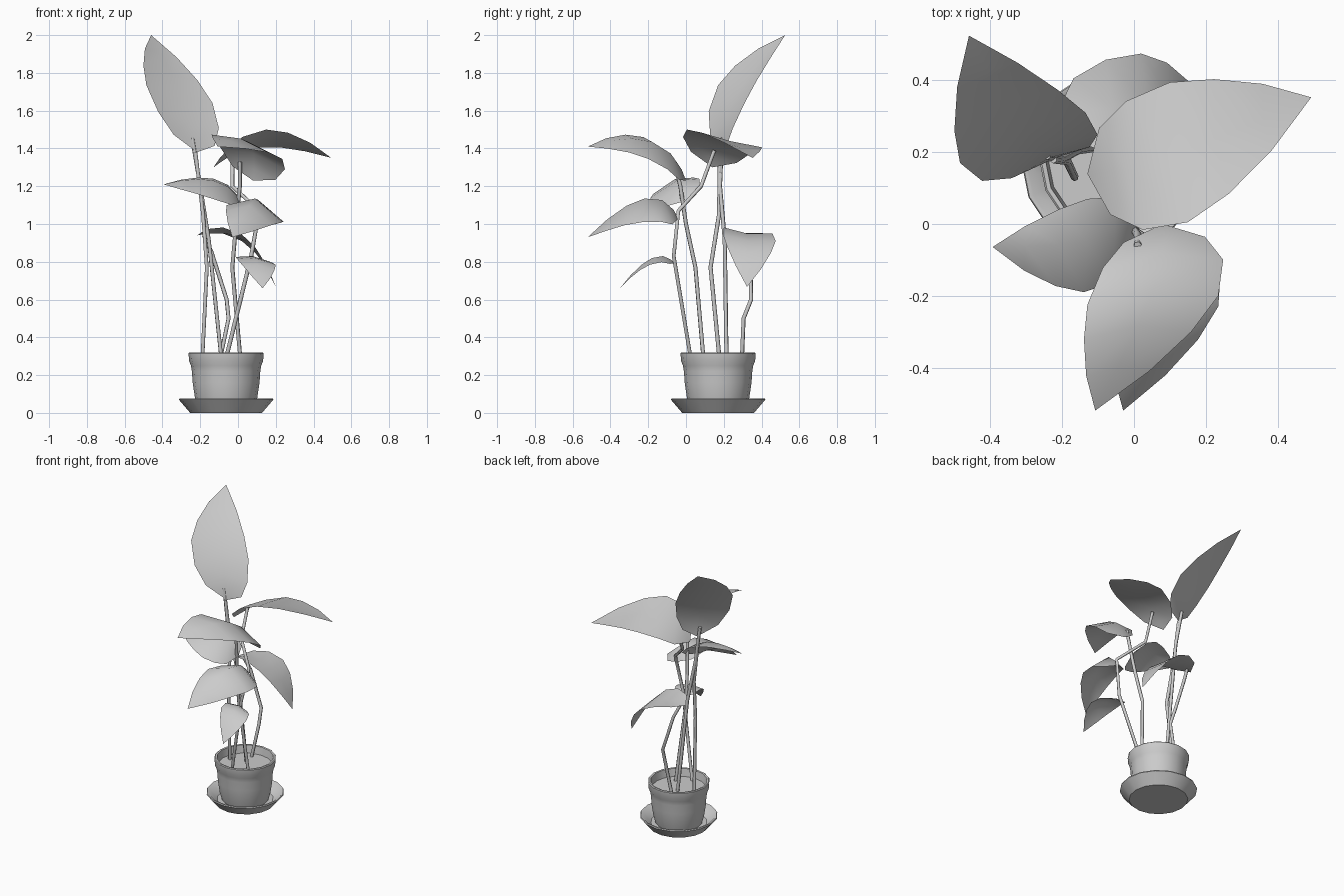
import bpy, bmesh, math
from mathutils import Vector

if "Cube" in bpy.data.objects:
    bpy.data.objects.remove(bpy.data.objects["Cube"])

CX, CY = -0.063, 0.17  # pot centre


def finish(name, bm, angle):
    me = bpy.data.meshes.new(name)
    bm.to_mesh(me)
    bm.free()
    ob = bpy.data.objects.new(name, me)
    bpy.context.collection.objects.link(ob)
    bpy.ops.object.select_all(action='DESELECT')
    ob.select_set(True)
    bpy.context.view_layer.objects.active = ob
    bpy.ops.object.shade_smooth_by_angle(angle=math.radians(angle))
    return ob


def lathe(name, profile, sides=16):
    bm = bmesh.new()
    rings = []
    for r, z in profile:
        ring = [bm.verts.new((CX + r * math.cos(2 * math.pi * i / sides),
                              CY + r * math.sin(2 * math.pi * i / sides), z))
                for i in range(sides)]
        rings.append(ring)
    for a, b in zip(rings, rings[1:]):
        for i in range(sides):
            j = (i + 1) % sides
            bm.faces.new((a[i], a[j], b[j], b[i]))
    bm.faces.new(rings[0][::-1])
    bm.faces.new(rings[-1])
    return finish(name, bm, 40)


# saucer, pot (closed inside by the soil disc)
lathe("saucer", [(.19, 0), (.25, .07), (.247, .077), (.235, .075), (.18, .025)])
lathe("pot", [(.15, .027), (.165, .08), (.177, .16), (.181, .22), (.186, .25),
              (.196, .275), (.199, .315), (.194, .32), (.182, .318), (.174, .265)])

# width along the leaf: (position, share of full width)
OUTLINE = [(.1, .62), (.28, .92), (.5, 1), (.68, .82), (.85, .48)]


def leaf(name, base, mid, tip, left, right):
    base, mid, tip, left, right = map(Vector, (base, mid, tip, left, right))
    ctrl = 2 * mid - (base + tip) / 2
    bm = bmesh.new()
    rows = []
    for t, w in OUTLINE:
        m = base * (1 - t) ** 2 + ctrl * 2 * t * (1 - t) + tip * t * t
        rows.append([bm.verts.new(p) for p in
                     (m + (left - mid) * w, m, m + (right - mid) * w)])
    b, e = bm.verts.new(base), bm.verts.new(tip)
    for k in (0, 1):
        bm.faces.new((b, rows[0][k + 1], rows[0][k]))
        for p, q in zip(rows, rows[1:]):
            bm.faces.new((p[k], p[k + 1], q[k + 1], q[k]))
        bm.faces.new((rows[-1][k], rows[-1][k + 1], e))
    finish(name, bm, 60)


# leaves: base, middle of the rib, tip, left and right widest points
leaf("leaf_tall", (-.217, .185, 1.38), (-.305, .265, 1.68), (-.46, .525, 2.0),
     (-.485, .17, 1.735), (-.135, .31, 1.64))
leaf("leaf_upper_right", (-.13, .14, 1.30), (.10, .19, 1.445), (.494, .353, 1.35),
     (.10, .395, 1.405), (.15, .005, 1.50))
leaf("leaf_left", (.01, -.01, 1.12), (-.13, -.05, 1.23), (-.394, -.064, 1.21),
     (-.14, -.19, 1.135), (-.13, .07, 1.24))
leaf("leaf_front_upper", (.08, .0, 1.23), (.055, -.18, 1.435), (-.108, -.52, 1.41),
     (.235, -.2, 1.345), (-.13, -.225, 1.46))
leaf("leaf_front_middle", (.10, -.04, 1.03), (.09, -.22, 1.135), (-.03, -.52, .93),
     (.235, -.23, 1.01), (-.06, -.25, 1.10))
leaf("leaf_front_small", (.06, -.06, .79), (.09, -.18, .82), (.13, -.35, .66),
     (.20, -.19, .785), (-.005, -.18, .815))
leaf("leaf_back", (-.215, .31, .94), (.04, .33, .91), (.20, .323, .667),
     (.02, .475, .91), (.02, .195, .945))


def stem(name, *points):
    cu = bpy.data.curves.new(name, 'CURVE')
    cu.dimensions = '3D'
    cu.bevel_depth = .011
    cu.bevel_resolution = 1
    cu.use_fill_caps = True
    sp = cu.splines.new('POLY')
    sp.points.add(len(points) - 1)
    for p, co in zip(sp.points, points):
        p.co = (*co, 1)
    bpy.context.collection.objects.link(bpy.data.objects.new(name, cu))


# stems rising from the soil
stem("stem_tall", (-.085, .215, .26), (-.155, .205, .92), (-.20, .18, 1.2),
     (-.243, .19, 1.455))
stem("stem_tall_second", (-.19, .18, .26), (-.165, .13, .77), (-.185, .175, 1.05),
     (-.225, .18, 1.38))
stem("stem_upper_right", (-.07, .03, .26), (.07, -.065, .83), (.112, -.04, 1.07),
     (-.03, .08, 1.2), (-.03, .15, 1.39))
stem("stem_front_upper", (.015, .095, .26), (-.03, .05, .77), (-.01, 0, 1.0),
     (.01, -.03, 1.2), (.01, -.06, 1.33))
stem("stem_back", (-.10, .295, .26), (-.05, .305, .5), (-.06, .345, .6),
     (-.14, .34, .85), (-.18, .315, .94))
